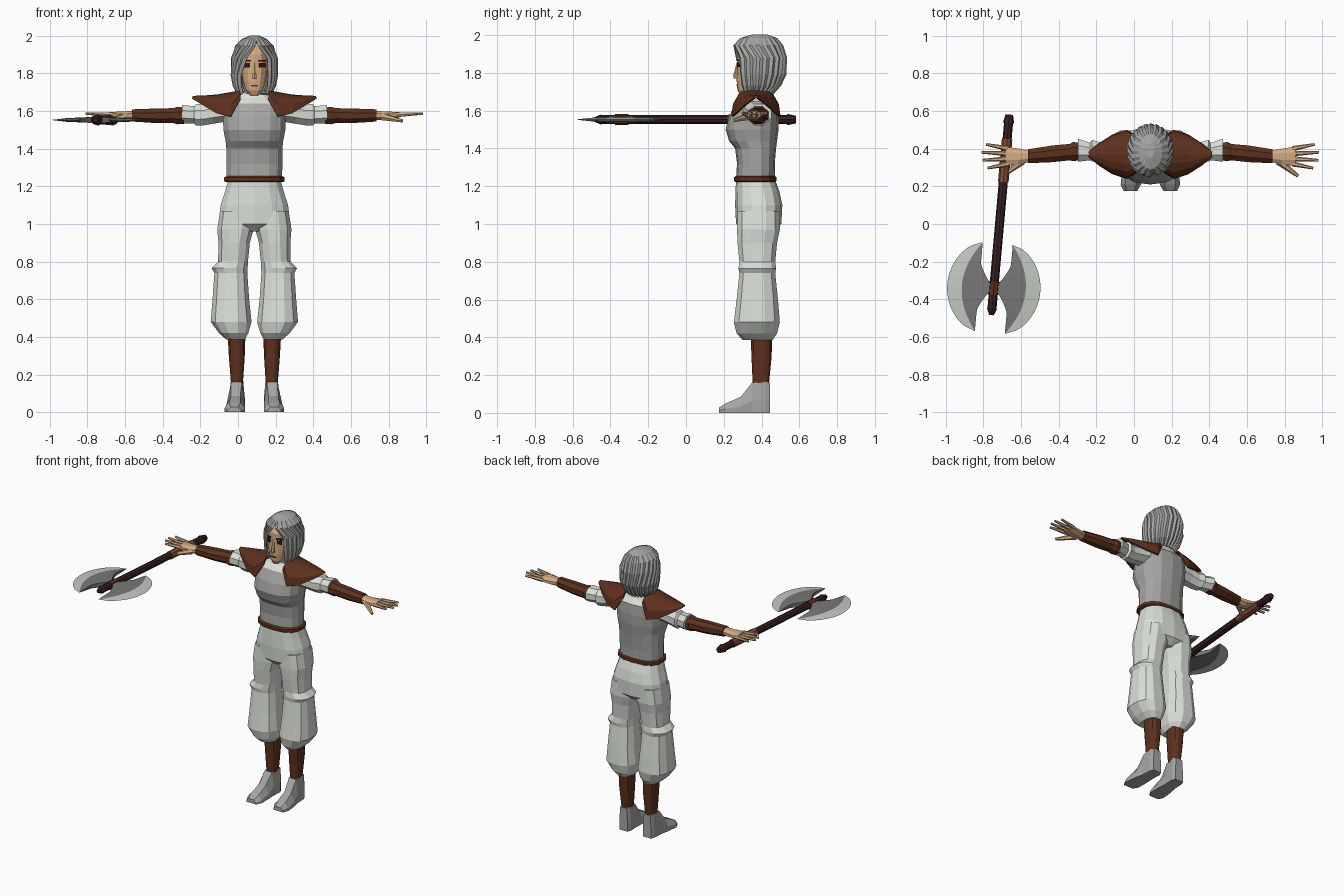
import bpy
import bmesh
import math
from mathutils import Vector, Matrix

default_cube = bpy.data.objects.get("Cube")
if default_cube:
    bpy.data.objects.remove(default_cube, do_unlink=True)

BODY = Matrix.Translation((0.087, 0.37, 0))
AXE = Matrix.Translation((-0.745, -0.34, 1.553)) @ Matrix.Rotation(math.radians(-5.1), 4, 'Z')


def material(name, red, green, blue):
    def linear(c):
        return c / 12.92 if c < 0.04 else ((c + 0.055) / 1.055) ** 2.4
    colour = (linear(red), linear(green), linear(blue), 1)
    mat = bpy.data.materials.new(name)
    mat.use_nodes = True
    mat.diffuse_color = colour
    mat.node_tree.nodes["Principled BSDF"].inputs["Base Color"].default_value = colour
    return mat


hair_grey = material("hair grey", 0.65, 0.65, 0.64)
skin = material("skin", 0.83, 0.67, 0.51)
leather = material("brown leather", 0.37, 0.19, 0.11)
grey_cloth = material("grey cloth", 0.65, 0.65, 0.64)
white_cloth = material("white cloth", 0.86, 0.88, 0.85)
dark_wood = material("dark wood", 0.22, 0.13, 0.13)
grip_brown = material("grip brown", 0.52, 0.29, 0.19)
edge_steel = material("edge steel", 0.77, 0.79, 0.76)
dark_steel = material("dark steel", 0.47, 0.47, 0.47)
eye_dark = material("eye dark", 0.16, 0.09, 0.07)


def loft(name, rings, mats, mirror=False, closed=True, caps=True, rule=None, thick=0, frame=BODY):
    """Skin a row of matching rings; rule picks a material from face centre and column."""
    bm = bmesh.new()
    rows = [[bm.verts.new(p) for p in ring] for ring in rings]
    count = len(rows[0])
    for low, high in zip(rows, rows[1:]):
        for i in range(count if closed else count - 1):
            j = (i + 1) % count
            face = bm.faces.new((low[i], low[j], high[j], high[i]))
            if rule:
                face.material_index = rule(face.calc_center_median(), i)
    if caps:
        for row in (rows[0], rows[-1]):
            face = bm.faces.new(row)
            if rule:
                face.material_index = rule(face.calc_center_median(), 0)
    bmesh.ops.recalc_face_normals(bm, faces=bm.faces[:])
    mesh = bpy.data.meshes.new(name)
    bm.to_mesh(mesh)
    bm.free()
    for mat in mats:
        mesh.materials.append(mat)
    obj = bpy.data.objects.new(name, mesh)
    bpy.context.collection.objects.link(obj)
    obj.matrix_world = frame
    if thick:
        solid = obj.modifiers.new("thickness", 'SOLIDIFY')
        solid.thickness = thick
        solid.offset = 0
    if mirror:
        obj.modifiers.new("mirror", 'MIRROR')
    return obj


def power(value, p):
    return math.copysign(abs(value) ** p, value)


def level(z, x0, x1, y0, y1, n=12, p=0.8):
    """Rounded horizontal section between given limits."""
    angles = [math.tau * (i + 0.5) / n for i in range(n)]
    return [Vector(((x0 + x1 + (x1 - x0) * power(math.cos(a), p)) / 2,
                    (y0 + y1 + (y1 - y0) * power(math.sin(a), p)) / 2, z)) for a in angles]


def centred(z, half, y0, y1, n=14):
    return level(z, -half, half, y0, y1, n)


def across(x, yc, ry, zc, rz, n=8):
    """Section of an arm, facing along x."""
    angles = [math.tau * (i + 0.5) / n for i in range(n)]
    return [Vector((x, yc + ry * math.cos(a), zc + rz * math.sin(a))) for a in angles]


def rod(name, start, end, r0, r1, mat, n=6, mirror=False, frame=BODY):
    start, end = Vector(start), Vector(end)
    turn = (end - start).to_track_quat('Z', 'Y')
    circle = [Vector((math.cos(math.tau * i / n), math.sin(math.tau * i / n), 0)) for i in range(n)]
    rings = [[p + turn @ (c * r) for c in circle] for p, r in ((start, r0), (end, r1))]
    return loft(name, rings, [mat], mirror, frame=frame)


def plate(name, centre, size, turn, mat, mirror=True):
    rotate = Matrix.Rotation(turn, 3, 'Z')
    rings = [[Vector(centre) + rotate @ Vector((sx * size[0], sy * size[1], sz * size[2])) / 2
              for sx, sy in ((-1, -1), (1, -1), (1, 1), (-1, 1))] for sz in (-1, 1)]
    return loft(name, rings, [mat], mirror)


# Shoes
def shoe_section(y, cx, w, top, h):
    return [Vector((cx + x, y, z)) for x, z in
            ((-w, 0), (w, 0), (w, h * 0.4), (top, h), (-top, h), (-w, h * 0.4))]


shoes = [(-0.195, 0.106, 0.036, 0.02, 0.028), (-0.16, 0.104, 0.054, 0.03, 0.05),
         (-0.08, 0.1, 0.05, 0.025, 0.085), (-0.02, 0.095, 0.042, 0.028, 0.16),
         (0.05, 0.092, 0.042, 0.033, 0.165), (0.075, 0.092, 0.032, 0.025, 0.16)]
loft("shoes", [shoe_section(*s) for s in shoes], [grey_cloth], True)

# Shin wraps
loft("shin_wraps", [level(0.15, 0.06, 0.125, -0.018, 0.07), level(0.3, 0.05, 0.137, -0.025, 0.085),
                    level(0.44, 0.045, 0.145, -0.03, 0.088)], [leather], True)

# Baggy trousers: two legs and a hip piece
leg = [(0.385, 0.05, 0.15, -0.07, 0.09), (0.42, 0.03, 0.19, -0.105, 0.115),
       (0.48, 0.012, 0.235, -0.12, 0.13), (0.6, 0.025, 0.225, -0.105, 0.12),
       (0.74, 0.035, 0.215, -0.09, 0.105), (0.765, 0.033, 0.23, -0.095, 0.11),
       (0.8, 0.032, 0.195, -0.09, 0.105), (0.9, 0.022, 0.193, -0.1, 0.115),
       (0.97, 0.002, 0.2, -0.103, 0.13), (1.07, 0.002, 0.185, -0.1, 0.13)]
loft("trouser_legs", [level(*s) for s in leg], [white_cloth], True)
hips = [(0.96, 0.1, -0.06, 0.09), (1.0, 0.195, -0.105, 0.135), (1.1, 0.183, -0.11, 0.14),
        (1.17, 0.16, -0.108, 0.125), (1.24, 0.14, -0.105, 0.1)]
loft("trouser_hips", [centred(*s) for s in hips], [white_cloth])

# Belt
loft("belt", [centred(z, h, -h * 0.7, h * 0.66) for z, h in
              ((1.222, 0.155), (1.228, 0.164), (1.248, 0.164), (1.255, 0.15))], [leather])

# Shirt, with a pale collar above the neckline
torso = [(1.24, 0.15, -0.105, 0.1), (1.32, 0.152, -0.1, 0.1), (1.4, 0.152, -0.11, 0.107),
         (1.44, 0.156, -0.142, 0.112), (1.5, 0.168, -0.16, 0.12), (1.57, 0.17, -0.143, 0.122),
         (1.64, 0.163, -0.105, 0.115), (1.67, 0.11, -0.075, 0.09), (1.71, 0.055, -0.05, 0.07)]
loft("shirt", [centred(*s) for s in torso], [grey_cloth, white_cloth],
     rule=lambda c, i: int(c.z > 1.65))

# Sleeves
sleeve = [(0.12, 0.0, 0.08, 1.6, 0.055), (0.22, 0.005, 0.065, 1.59, 0.062),
          (0.27, 0.01, 0.06, 1.58, 0.06), (0.31, 0.02, 0.062, 1.58, 0.062),
          (0.32, 0.015, 0.05, 1.58, 0.05), (0.385, 0.022, 0.066, 1.583, 0.053)]
loft("sleeves", [across(*s) for s in sleeve], [white_cloth], True)

# Forearm guards
guard = [(0.375, 0.015, 0.05, 1.576, 0.047), (0.41, 0.015, 0.055, 1.576, 0.05),
         (0.43, 0.012, 0.047, 1.576, 0.043), (0.52, 0.003, 0.048, 1.575, 0.042),
         (0.65, -0.01, 0.04, 1.577, 0.035)]
loft("forearm_guards", [across(*s) for s in guard], [leather], True)

# Hands with fingers and thumb
palm = [(0.64, -0.01, 0.032, 1.577, 0.026), (0.7, -0.012, 0.046, 1.575, 0.025),
        (0.77, -0.01, 0.055, 1.58, 0.016)]
loft("palms", [across(*s) for s in palm], [skin], True)
for i, reach in enumerate((0.865, 0.893, 0.897, 0.873)):
    spread = i - 1.5
    rod("finger", (0.755, -0.01 + spread * 0.027, 1.58), (reach, -0.01 + spread * 0.042, 1.587),
        0.014, 0.007, skin, mirror=True)
rod("thumb", (0.68, -0.035, 1.57), (0.785, -0.115, 1.548), 0.021, 0.009, skin, mirror=True)


# Shoulder guards
def arch(x, half, top, bottom):
    angles = [math.pi * k / 8 for k in range(9)]
    return [Vector((x, -half * math.cos(a), bottom + (top - bottom) * abs(math.sin(a)) ** 0.7))
            for a in angles]


caps = [(0.075, 0.095, 1.705, 1.66), (0.125, 0.125, 1.695, 1.57),
        (0.2, 0.1, 1.682, 1.588), (0.27, 0.055, 1.677, 1.63), (0.327, 0.008, 1.675, 1.665)]
loft("shoulder_guards", [arch(*s) for s in caps], [leather], True, False, False, thick=0.012)

# Neck and head
rod("neck", (0, 0.015, 1.66), (0, 0.01, 1.78), 0.045, 0.045, skin, n=10)
head = [(1.683, 0.022, -0.085, -0.03), (1.71, 0.047, -0.098, 0.01), (1.76, 0.063, -0.102, 0.06),
        (1.83, 0.072, -0.1, 0.1), (1.9, 0.072, -0.1, 0.11), (1.96, 0.05, -0.06, 0.09)]
loft("head", [centred(*s) for s in head], [skin])

# Face details
loft("nose", [centred(1.77, 0.015, -0.118, -0.08, 6), centred(1.785, 0.012, -0.12, -0.08, 6),
              centred(1.86, 0.006, -0.1, -0.08, 6)], [skin])
plate("eyes", (0.042, -0.09, 1.843), (0.034, 0.009, 0.024), 0.4, eye_dark)
plate("eyebrows", (0.042, -0.091, 1.867), (0.042, 0.009, 0.008), 0.4, eye_dark)
plate("mouth", (0, -0.099, 1.735), (0.036, 0.008, 0.007), 0, leather, False)

# Hair: ridged locks falling from a parting, open over the face
hair = [(1.998, 0.02, -0.02, 0.06, 0), (1.98, 0.062, -0.08, 0.11, 0), (1.945, 0.098, -0.115, 0.14, 5),
        (1.88, 0.12, -0.12, 0.16, 30), (1.79, 0.121, -0.115, 0.157, 39),
        (1.735, 0.11, -0.105, 0.13, 42), (1.7, 0.088, -0.09, 0.09, 46)]
locks = 40
rings = []
for row, (z, rx, front, back, gap) in enumerate(hair):
    ring = []
    for k in range(locks + 1):
        a = math.radians(gap + (360 - 2 * gap) * k / locks + 8 * (row < 4))
        ridge = 1.0 if k % 2 else 0.93
        tip = 0.02 * (k % 2) if row == len(hair) - 1 else 0
        ring.append(Vector((rx * ridge * math.sin(a),
                            (front + back) / 2 - (back - front) / 2 * ridge * math.cos(a), z - tip + 0.01 * (tip > 0))))
    rings.append(ring)
loft("hair", rings, [hair_grey], closed=False, thick=0.01)

# Axe shaft, grip and collar
rod("axe_shaft", (0, -0.11, 0), (0, 0.9, 0), 0.024, 0.024, dark_wood, 8, frame=AXE)
rod("axe_front_tip", (0, -0.11, 0), (0, -0.145, 0), 0.027, 0.012, dark_wood, 8, frame=AXE)
rod("axe_pommel", (0, 0.88, 0), (0, 0.925, 0), 0.03, 0.02, dark_wood, 8, frame=AXE)
rod("axe_grip", (0, 0.565, 0), (0, 0.795, 0), 0.028, 0.028, grip_brown, 8, frame=AXE)
rod("axe_collar", (0, -0.035, 0), (0, 0.035, 0), 0.029, 0.029, leather, 8, frame=AXE)

# Double crescent blades with a pale cutting edge
sections = []
for i in range(25):
    s = -0.999 + 1.998 * i / 24
    bulge = 1 - s * s
    outer = 0.08 + 0.168 * bulge ** 0.6
    middle = 0.08 + 0.09 * bulge
    inner = 0.02 + 0.06 * min(1, max(0, (abs(s) - 0.12) / 0.4)) ** 0.7
    t = 0.016 * bulge
    sections.append([Vector((u, s * 0.236, z)) for u, z in
                     ((outer, 0), (middle, t * 0.6), (inner, t), (inner, -t), (middle, -t * 0.6))])
loft("axe_blades", sections, [dark_steel, edge_steel], True,
     rule=lambda c, i: int(i in (0, 4)), frame=AXE)
